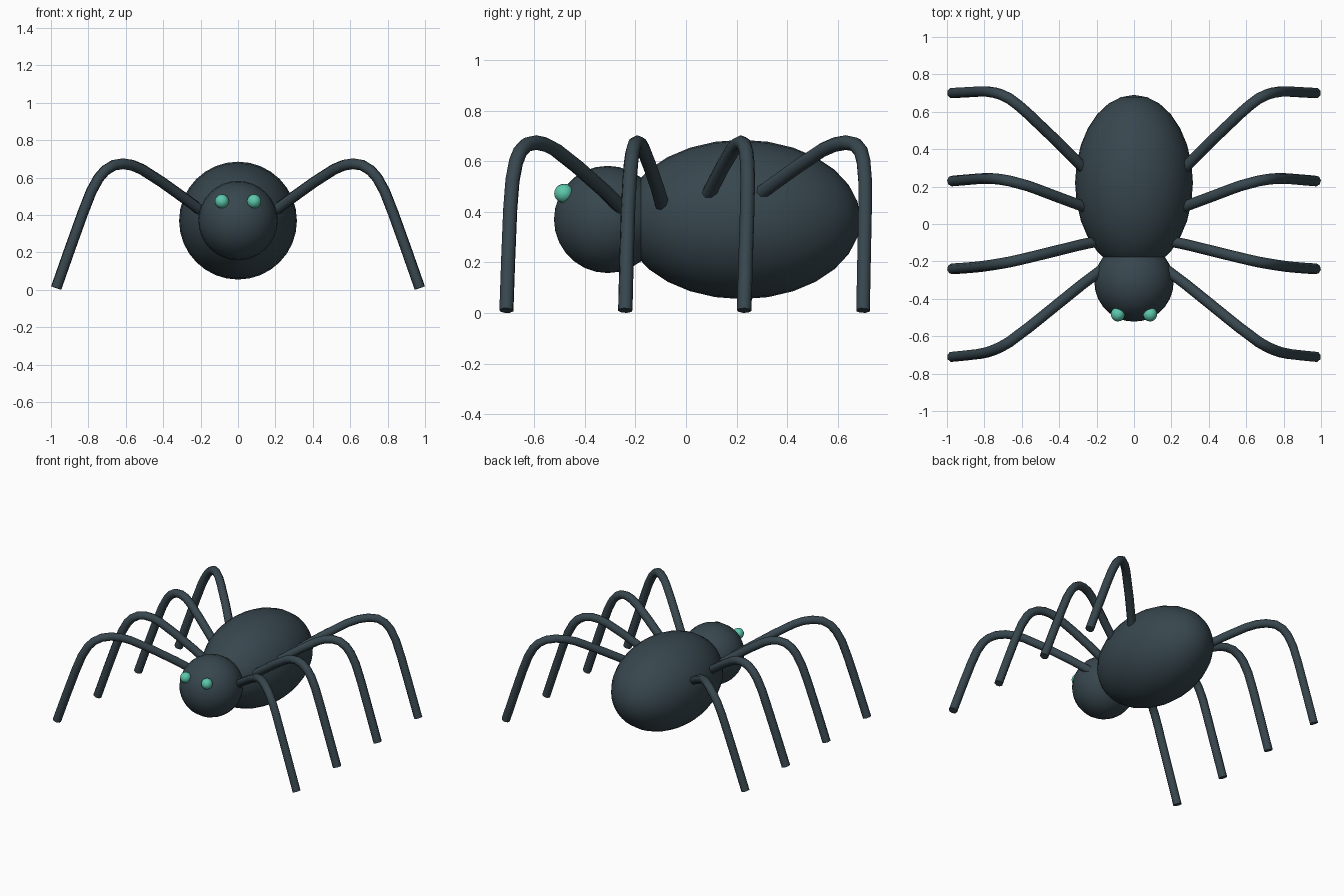
import bpy, math

if "Cube" in bpy.data.objects:
    bpy.data.objects.remove(bpy.data.objects["Cube"])


def material(name, rgb):
    m = bpy.data.materials.new(name)
    m.diffuse_color = (*rgb, 1)
    m.use_nodes = True
    m.node_tree.nodes["Principled BSDF"].inputs["Base Color"].default_value = m.diffuse_color
    return m


shell = material("dark slate", (0.038, 0.062, 0.076))
glow = material("sea green", (0.107, 0.578, 0.413))


def ball(name, center, radii, mat, segments=32, rings=16):
    """Smooth ellipsoid whose poles lie on the y axis."""
    bpy.ops.mesh.primitive_uv_sphere_add(segments=segments, ring_count=rings, radius=1)
    ob = bpy.context.object
    ob.name = name
    # scale is local: the ball's own z axis points along world y
    ob.scale = (radii[0], radii[2], radii[1])
    ob.rotation_euler = (math.pi / 2, 0, 0)
    ob.location = center
    bpy.ops.object.transform_apply(location=True, rotation=True, scale=True)
    bpy.ops.object.shade_smooth()
    ob.data.materials.append(mat)
    return ob


# Body
ball("abdomen", (0, 0.22, 0.37), (0.315, 0.47, 0.315), shell, 32, 14)
ball("head", (0, -0.31, 0.37), (0.212, 0.212, 0.212), shell, 32, 14)

# Eyes
for side, label in ((-1, "left"), (1, "right")):
    ball(f"{label}_eye", (side * 0.086, -0.483, 0.473), (0.038, 0.038, 0.038), glow, 16, 10)

# Legs: one arched outline (x, z) shared by all, with a sideways bend (y) per pair
ARCH = [(0.16, 0.395), (0.28, 0.485), (0.41, 0.578), (0.515, 0.645), (0.565, 0.666),
        (0.615, 0.674), (0.665, 0.666), (0.71, 0.638), (0.745, 0.598), (0.785, 0.525),
        (0.83, 0.41), (0.90, 0.215), (0.972, 0.01)]
BENDS = {
    "front": [-0.235, -0.325, -0.43, -0.515, -0.555, -0.592, -0.63, -0.656, -0.672,
              -0.686, -0.695, -0.703, -0.71],
    "front_middle": [-0.085, -0.11, -0.142, -0.168, -0.18, -0.192, -0.203, -0.211,
                     -0.217, -0.223, -0.229, -0.235, -0.24],
    "rear_middle": [0.05, 0.097, 0.145, 0.185, 0.203, 0.217, 0.23, 0.238, 0.242,
                    0.244, 0.242, 0.236, 0.23],
    "rear": [0.19, 0.31, 0.44, 0.54, 0.588, 0.632, 0.67, 0.692, 0.702, 0.708,
             0.708, 0.704, 0.70],
}


def leg(name, bend, side):
    cu = bpy.data.curves.new(name, 'CURVE')
    cu.dimensions = '3D'
    cu.bevel_depth = 0.029
    cu.bevel_resolution = 2
    cu.use_fill_caps = True
    sp = cu.splines.new('POLY')
    sp.points.add(len(ARCH) - 1)
    for p, (x, z), y in zip(sp.points, ARCH, bend):
        p.co = (side * x, y, z, 1)
    ob = bpy.data.objects.new(name, cu)
    bpy.context.collection.objects.link(ob)
    bpy.ops.object.select_all(action='DESELECT')
    ob.select_set(True)
    bpy.context.view_layer.objects.active = ob
    bpy.ops.object.convert(target='MESH')
    ob = bpy.context.object
    ob.data.materials.clear()
    ob.data.materials.append(shell)
    bpy.ops.object.shade_smooth_by_angle(angle=math.radians(50))


for pair, bend in BENDS.items():
    for side, label in ((-1, "left"), (1, "right")):
        leg(f"{label}_{pair}_leg", bend, side)
